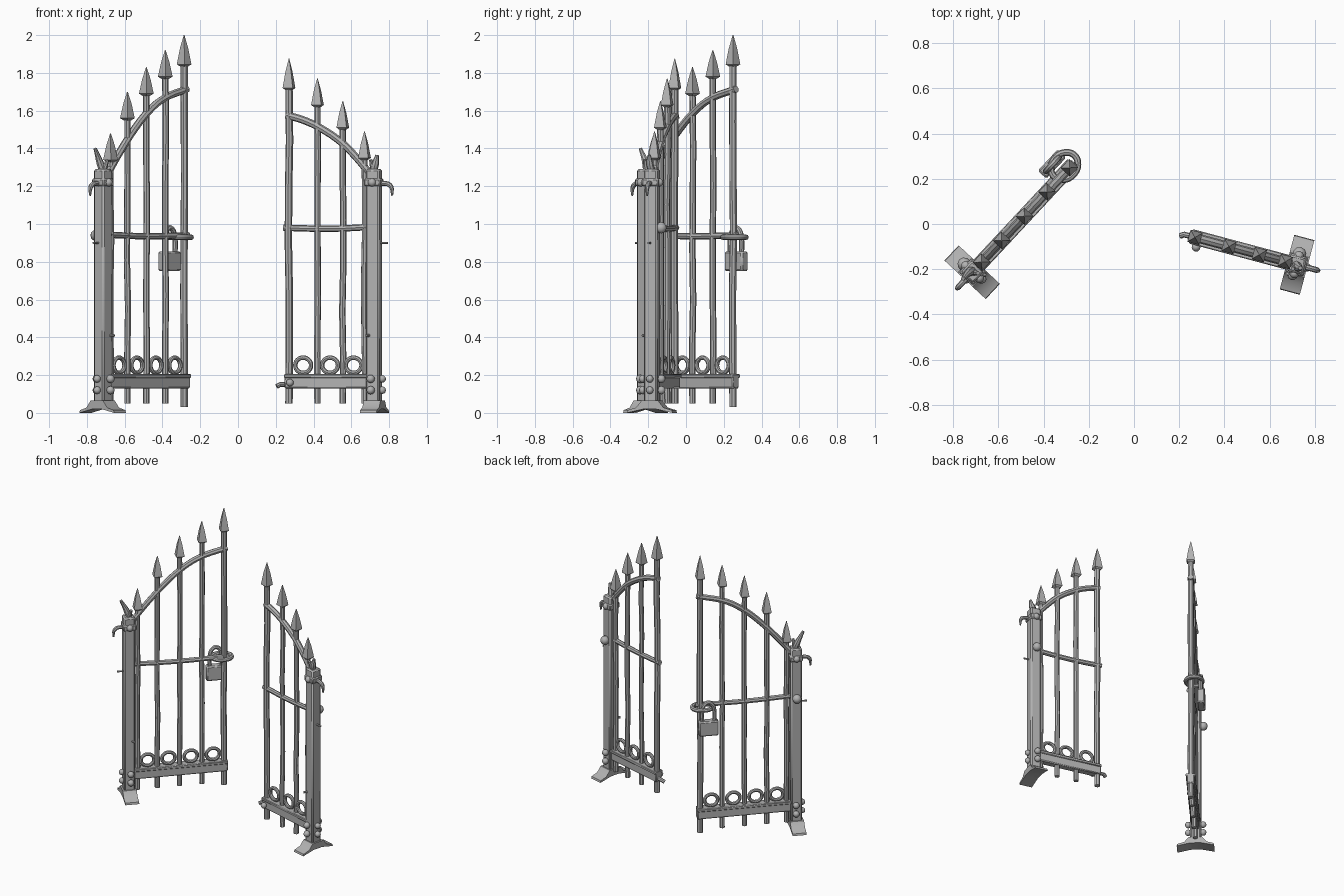
import bpy, bmesh, math, random
from mathutils import Matrix, Vector

random.seed(4)
cube = bpy.data.objects.get("Cube")
if cube:
    bpy.data.objects.remove(cube)

iron = bpy.data.materials.new("weathered iron grey")
iron.use_nodes = True
GREY = (0.45, 0.45, 0.45, 1)
iron.diffuse_color = GREY
iron.node_tree.nodes["Principled BSDF"].inputs["Base Color"].default_value = GREY

frame = Matrix()      # placement of the leaf being built
side = ""             # name prefix of the leaf


def finish(ob):
    ob.matrix_world = frame
    ob.data.materials.append(iron)
    bpy.ops.object.select_all(action="DESELECT")
    ob.select_set(True)
    bpy.context.view_layer.objects.active = ob
    if ob.type == "CURVE":
        bpy.ops.object.convert(target="MESH")
    bpy.ops.object.shade_smooth_by_angle(angle=math.radians(40))
    return ob


def from_bmesh(name, bm):
    bmesh.ops.recalc_face_normals(bm, faces=bm.faces)
    mesh = bpy.data.meshes.new(side + name)
    bm.to_mesh(mesh)
    bm.free()
    ob = bpy.data.objects.new(side + name, mesh)
    bpy.context.collection.objects.link(ob)
    return finish(ob)


def tube(name, pts, r, smooth=False, cyclic=False, taper=1.0):
    cu = bpy.data.curves.new(side + name, "CURVE")
    cu.dimensions = "3D"
    cu.bevel_depth = r
    cu.bevel_resolution = 2
    cu.use_fill_caps = True
    cu.resolution_u = 5
    sp = cu.splines.new("BEZIER" if smooth else "POLY")
    nodes = sp.bezier_points if smooth else sp.points
    nodes.add(len(pts) - 1)
    for n, p in zip(nodes, pts):
        if smooth:
            n.co = p
            n.handle_left_type = n.handle_right_type = "AUTO"
        else:
            n.co = (*p, 1)
    nodes[-1].radius = taper
    sp.use_cyclic_u = cyclic
    ob = bpy.data.objects.new(side + name, cu)
    bpy.context.collection.objects.link(ob)
    return finish(ob)


def box(name, lo, hi, bevel=0.006):
    bm = bmesh.new()
    bmesh.ops.create_cube(bm, size=1)
    lo, hi = Vector(lo), Vector(hi)
    for v in bm.verts:
        v.co = Vector([(v.co[i] + 0.5) * (hi[i] - lo[i]) + lo[i] for i in range(3)])
    bmesh.ops.bevel(bm, geom=bm.edges[:], offset=bevel, segments=1, affect="EDGES")
    return from_bmesh(name, bm)


def knob(name, loc, r=0.022):
    bm = bmesh.new()
    bmesh.ops.create_uvsphere(bm, u_segments=10, v_segments=6, radius=r,
                              matrix=Matrix.Translation(loc))
    return from_bmesh(name, bm)


def oval(c, a, b, flat):
    # points of an oval lying flat or standing in the leaf plane
    out = []
    for k in range(8):
        t = k * math.pi / 4
        x, y = a * math.cos(t), b * math.sin(t)
        out.append((c[0] + x, c[1] + (y if flat else 0), c[2] + (0 if flat else y)))
    return out


def spear(u, tip, h):
    # four-sided point with a short flared neck
    bm = bmesh.new()
    rings = []
    for r, z in ((0.014, -h - 0.015), (0.039, -h), (0.022, -h * 0.45), (0.002, 0)):
        rings.append([bm.verts.new((u + r * math.cos(a), r * math.sin(a), tip + z))
                      for a in [math.pi / 4 + k * math.pi / 2 for k in range(4)]])
    for a, b in zip(rings, rings[1:]):
        for k in range(4):
            bm.faces.new((a[k], a[k - 1], b[k - 1], b[k]))
    bm.faces.new(rings[0])
    bm.faces.new(rings[-1])
    from_bmesh("spear_point", bm)


def foot():
    # bent plate straddling the post foot
    half = ((0.125, 0.0), (0.122, 0.014), (0.075, 0.028), (0.045, 0.065))
    outline = [*half, *[(-v, z) for v, z in reversed(half)], (-0.035, 0.02), (0.035, 0.02)]
    bm = bmesh.new()
    face = bm.faces.new([bm.verts.new((-0.048, v, z)) for v, z in outline])
    new = bmesh.ops.extrude_face_region(bm, geom=[face])["geom"]
    bmesh.ops.translate(bm, vec=(0.092, 0, 0),
                        verts=[g for g in new if isinstance(g, bmesh.types.BMVert)])
    from_bmesh("foot_plate", bm)


def leaf(prefix, hinge, angle, bars, arch, rail_z, end, back, horn):
    """One gate leaf: u runs from the hinge post to the free end."""
    global frame, side
    side = prefix + "_"
    frame = Matrix.Translation((*hinge, 0)) @ Matrix.Rotation(math.radians(angle), 4, "Z")
    # Hinge post and foot
    box("post", (-0.037, -0.037, 0.02), (0.037, 0.037, 1.29), 0.009)
    box("post_collar", (-0.043, -0.043, 1.2), (0.043, 0.043, 1.24))
    foot()
    # Bolts on the post
    for z in (0.12, 0.18):
        for v in (-0.05, 0.05):
            knob("post_bolt", (0.005, v, z))
        knob("post_bolt", (-0.045, 0, z), 0.02)
    knob("hinge_knob", (0, 0.05 * back, rail_z), 0.03)
    knob("top_bolt", (0, -0.04 * back, 1.22))
    knob("top_bolt", (0, 0.04 * back, 1.22))
    tube("nail", [(0, 0, 0.9), (-0.075, 0, 0.9)], 0.006)
    tube("nail", [(0, 0, 0.41), (0.03, -0.055 * back, 0.41)], 0.008)
    # Hook and twisted horns on the post top
    tube("hook", [(0, 0, 1.2), (-0.06, 0, 1.215), (-0.092, 0, 1.2), (-0.1, 0, 1.15)],
         0.013, smooth=True, taper=0.4)
    tube("horn", [(0.005, 0, 1.27), (-0.01, 0.01, 1.32), (*horn[:2], horn[2])],
         0.02, smooth=True, taper=0.45)
    tube("horn", [(0, 0, 1.27), (0.012, -0.022 * back, 1.34)], 0.018, taper=0.5)
    # Upright bars with spear points
    for i, (u, tip) in enumerate(bars):
        last = i == 0
        bottom = 0.03 if last and back > 0 else 0.05
        h = 0.155 if last else 0.14
        top = tip - h
        pts = []
        for k in range(7):
            j = 0.003 if 0 < k < 6 else 0
            pts.append((u + random.uniform(-j, j), random.uniform(-j, j),
                        bottom + (top - bottom) * k / 6))
        tube("bar", pts, 0.02 if last else 0.017)
        spear(u, tip, h)
    # Bottom beam with rings between the bars
    box("bottom_beam", (0.02, -0.026, 0.13), (end, 0.026, 0.2))
    box("beam_lip", (0.02, -0.033, 0.185), (end, 0.033, 0.205), 0.004)
    for (a, _), (b, _) in zip(bars, bars[1:]):
        tube("ring", oval(((a + b) / 2, 0, 0.252), 0.043, 0.04, False), 0.012,
             smooth=True, cyclic=True)
    # Middle rail and arched top rail
    tube("middle_rail", [(0, 0, rail_z + 0.005), (end / 2, 0, rail_z - 0.005),
                         (end + 0.01, 0, rail_z)], 0.017, smooth=True)
    tube("top_rail", [(u, 0, z) for u, z in arch], 0.02, smooth=True)


# Right leaf, swung back, with padlock
leaf("right", (-0.715, -0.212), 47,
     [(0.63, 2.0), (0.484, 1.92), (0.337, 1.83), (0.19, 1.7), (0.059, 1.48)],
     [(0.03, 1.26), (0.139, 1.39), (0.242, 1.5), (0.345, 1.59), (0.462, 1.66), (0.652, 1.715)],
     0.94, 0.652, 1, (-0.05, 0.01, 1.4))
tube("lock_loop", oval((0.62, 0.022, 0.93), 0.065, 0.055, True), 0.015, smooth=True, cyclic=True)
box("padlock_body", (0.525, 0.042, 0.75), (0.655, 0.094, 0.855), 0.008)
tube("padlock_shackle", [(0.55, 0.066, 0.84), (0.55, 0.066, 0.92), (0.565, 0.066, 0.965),
                         (0.59, 0.066, 0.98), (0.615, 0.066, 0.965), (0.63, 0.066, 0.92),
                         (0.63, 0.066, 0.84)], 0.014, smooth=True)

# Left leaf, nearly closed, with latch stub
leaf("left", (0.72, -0.18), 165,
     [(0.466, 1.875), (0.31, 1.77), (0.171, 1.65), (0.052, 1.49)],
     [(0.025, 1.27), (0.104, 1.36), (0.176, 1.43), (0.28, 1.5), (0.373, 1.545), (0.48, 1.577)],
     0.98, 0.485, -1, (-0.02, 0.01, 1.365))
tube("latch_stub", [(0.46, 0, 0.15), (0.515, 0, 0.15), (0.53, 0.01, 0.14)], 0.013)
knob("beam_bolt", (0.45, 0.04, 0.16), 0.02)
